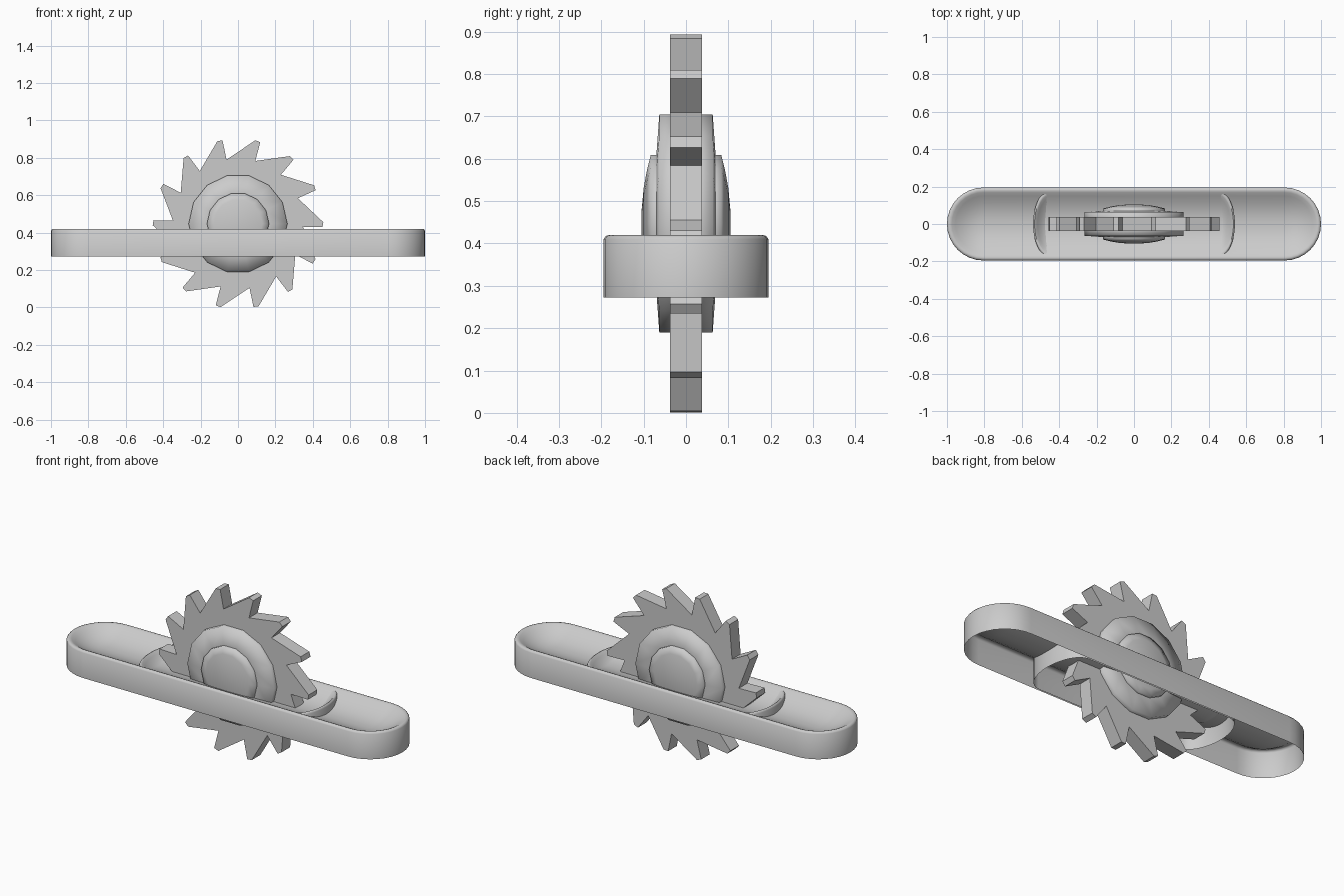
import bpy, bmesh, math

cube = bpy.data.objects.get("Cube")
if cube:
    bpy.data.objects.remove(cube)

grey = bpy.data.materials.new("light grey")
grey.use_nodes = True
colour = (0.6, 0.6, 0.6, 1)
grey.diffuse_color = colour
grey.node_tree.nodes["Principled BSDF"].inputs["Base Color"].default_value = colour

TEETH = 14
CENTRE = 0.4475


def finish(name, bm, smooth=None):
    mesh = bpy.data.meshes.new(name)
    bmesh.ops.recalc_face_normals(bm, faces=bm.faces)
    bm.to_mesh(mesh)
    bm.free()
    mesh.materials.append(grey)
    obj = bpy.data.objects.new(name, mesh)
    bpy.context.collection.objects.link(obj)
    if smooth:
        bpy.ops.object.select_all(action="DESELECT")
        obj.select_set(True)
        bpy.context.view_layer.objects.active = obj
        bpy.ops.object.shade_smooth_by_angle(angle=math.radians(smooth))
    return obj


def loft(bm, rings):
    """Bridge equal rings of points and return the vertex rings."""
    rings = [[bm.verts.new(p) for p in ring] for ring in rings]
    for a, b in zip(rings, rings[1:]):
        for i in range(len(a)):
            j = (i + 1) % len(a)
            bm.faces.new((a[i], a[j], b[j], b[i]))
    return rings


def stadium(stretch, half_width, inset, z, steps=16):
    r = half_width - inset
    points = []
    for side in (1, -1):
        for i in range(steps + 1):
            a = math.pi * (i / steps - 0.5)
            points.append((stretch * side * (1 - half_width + r * math.cos(a)),
                           side * r * math.sin(a), z))
    return points


def tray(name, stretch, half_width, drop):
    """Open-bottomed shell with a rolled rim and a dished floor."""
    profile = [(0, 0.41), (0.006, 0.418), (0.015, 0.42), (0.026, 0.416), (0.045, 0.404),
               (0.08, 0.385), (0.12, 0.37), (0.155, 0.363), (0.182, 0.361)]
    bm = bmesh.new()
    rings = [stadium(stretch, half_width, 0, 0.272)]
    rings += [stadium(stretch, half_width, d, z - drop) for d, z in profile]
    rings = loft(bm, rings)
    bm.faces.new(rings[-1])
    obj = finish(name, bm, 50)
    # Face the floor upward
    if max(obj.data.polygons, key=lambda p: abs(p.normal.z) * p.area).normal.z < 0:
        obj.data.flip_normals()


# Long track, and the shorter slot surround whose ends rise through its floor
tray("track", 1.0, 0.195, 0)
tray("slot_surround", 0.54, 0.187, 0.01)

# Toothed blade: swept-back tip and valley for each tooth
outline = []
for k in range(TEETH):
    start = 103.9 - k * 360 / TEETH
    for turn, radius in ((0, 0.456), (-3.4, 0.452), (-3.7, 0.348)):
        a = math.radians(start + turn)
        outline.append((radius * math.cos(a), radius * math.sin(a)))
bm = bmesh.new()
ends = loft(bm, [[(x, y, CENTRE + z) for x, z in outline] for y in (-0.0375, 0.0375)])
for ring in ends:
    bm.faces.new(ring)
finish("saw_blade", bm)


# Stepped domed hubs on both faces of the blade
def hub(name, side, profile):
    bm = bmesh.new()
    rings = []
    for radius, depth in profile:
        ring = []
        for k in range(TEETH):
            a = math.tau * k / TEETH
            ring.append((radius * math.cos(a), side * depth, CENTRE + radius * math.sin(a)))
        rings.append(ring)
    rings = loft(bm, rings)
    bm.faces.new(rings[0])
    bm.faces.new(rings[-1])
    finish(name, bm, 100)


for side, label in ((-1, "front"), (1, "back")):
    hub(label + "_hub_plate", side, [(0.264, 0.0), (0.264, 0.063), (0.165, 0.07)])
    hub(label + "_hub_cap", side, [(0.166, 0.05), (0.166, 0.083), (0.13, 0.092),
                                   (0.085, 0.1), (0.03, 0.105)])
